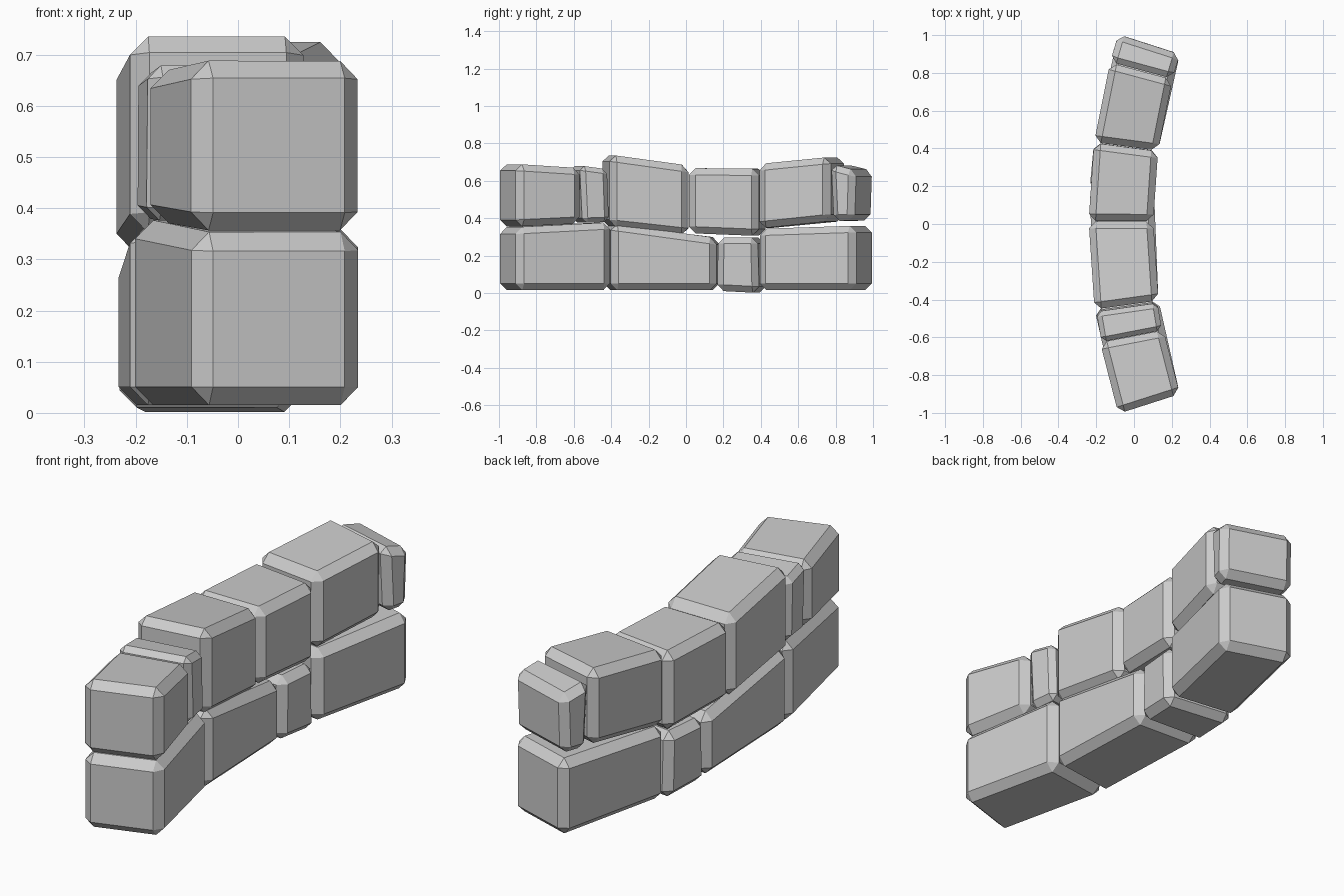
import bpy
import bmesh
from math import asin, sin, cos

if "Cube" in bpy.data.objects:
    bpy.data.objects.remove(bpy.data.objects["Cube"])

# Wall curve: arc centred on the +x side
CX, R_OUT, R_IN = 3.05, 3.29, 2.948


def stone(name, y0, y1, bottom, top, bevel=0.036, lean=(0, 0), inset=0.0):
    """Chamfered block; y0/y1 are measured along the inner face,
    bottom/top give heights at each end, lean shifts the top ends in y."""
    bm = bmesh.new()
    v = {}
    for e, y in enumerate((y0, y1)):
        for k, z in enumerate((bottom[e], top[e])):
            a = asin((y + lean[e] * k) / R_IN)
            for s, r in enumerate((R_OUT - inset, R_IN + inset)):
                v[e, k, s] = bm.verts.new((CX - r * cos(a), r * sin(a), z))
    for axis in range(3):
        for side in (0, 1):
            loop = []
            for p, q in ((0, 0), (0, 1), (1, 1), (1, 0)):
                key = [p, q]
                key.insert(axis, side)
                loop.append(v[tuple(key)])
            bm.faces.new(loop)
    bmesh.ops.recalc_face_normals(bm, faces=bm.faces)
    bmesh.ops.bevel(bm, geom=list(bm.edges), offset=bevel, offset_type='OFFSET',
                    segments=1, profile=0.5, affect='EDGES')
    bmesh.ops.recalc_face_normals(bm, faces=bm.faces)
    mesh = bpy.data.meshes.new(name)
    bm.to_mesh(mesh)
    bm.free()
    obj = bpy.data.objects.new(name, mesh)
    bpy.context.collection.objects.link(obj)
    return obj


# Lower course
stone("lower_stone_front", -0.90, -0.402, (0.015, 0.015), (0.352, 0.378))
stone("lower_stone_middle", -0.398, 0.162, (0.015, 0.015), (0.372, 0.295))
stone("lower_stone_small", 0.165, 0.387, (0.012, 0.0), (0.298, 0.298), 0.034,
      (0.005, -0.008))
stone("lower_stone_back", 0.390, 0.90, (0.015, 0.015), (0.343, 0.360))

# Upper course
stone("upper_stone_front", -0.90, -0.562, (0.355, 0.372), (0.690, 0.668))
stone("upper_stone_sliver", -0.548, -0.408, (0.375, 0.380), (0.682, 0.662), 0.026,
      (-0.014, -0.01), 0.008)
stone("upper_stone_tall", -0.405, 0.012, (0.356, 0.310), (0.740, 0.682))
stone("upper_stone_middle", 0.015, 0.385, (0.320, 0.305), (0.668, 0.664))
stone("upper_stone_rising", 0.388, 0.765, (0.345, 0.385), (0.690, 0.728))
stone("upper_stone_back", 0.782, 0.892, (0.385, 0.388), (0.690, 0.655), 0.033,
      (-0.014, 0.008))
